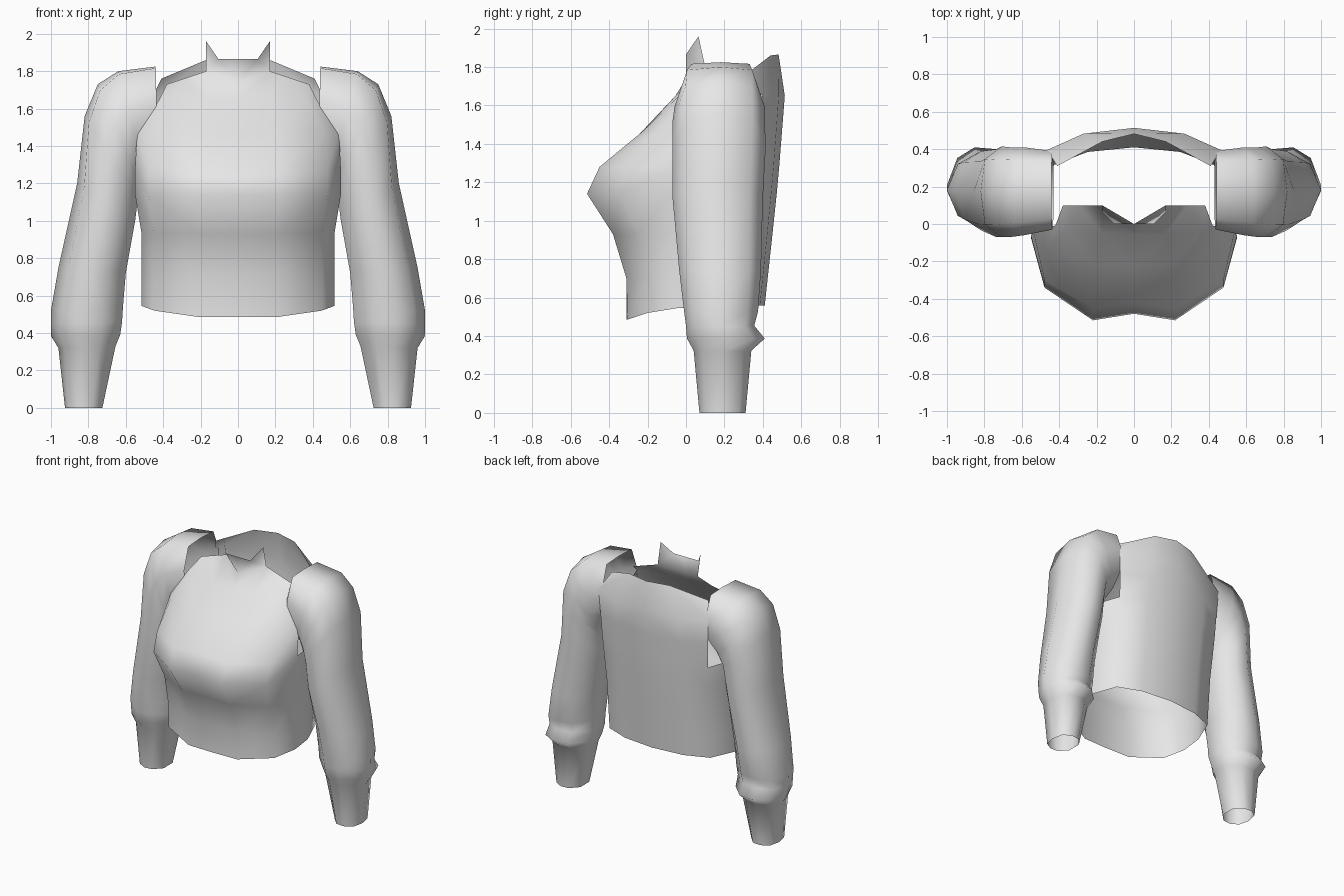
import bpy, bmesh

cube = bpy.data.objects.get("Cube")
if cube:
    bpy.data.objects.remove(cube, do_unlink=True)

# Single cloth colour
cloth = bpy.data.materials.new("light grey cloth")
cloth.use_nodes = True
cloth.diffuse_color = (0.8, 0.8, 0.8, 1)
shader = next(n for n in cloth.node_tree.nodes if n.type == "BSDF_PRINCIPLED")
shader.inputs["Base Color"].default_value = cloth.diffuse_color


def finish(name, bm):
    """Turn a bmesh into a smooth-shaded object with a consistent outside."""
    bmesh.ops.recalc_face_normals(bm, faces=bm.faces)
    for face in bm.faces:
        face.smooth = True
    mesh = bpy.data.meshes.new(name)
    bm.to_mesh(mesh)
    bm.free()
    mesh.materials.append(cloth)
    obj = bpy.data.objects.new(name, mesh)
    bpy.context.collection.objects.link(obj)
    return obj


def mirror(obj):
    mod = obj.modifiers.new("mirror", "MIRROR")
    mod.use_clip = True
    mod.merge_threshold = 0.002


# Half outline of the bodice, front centre to back centre:
# share of width, share of depth, extra hem height
COLUMNS = [(0, 1, 0), (.4, 1, 0), (.87, .66, .035), (1, .15, .06),
           (.98, .3, .07), (.83, .77, .075), (.48, .94, .075), (0, 1, .075)]
FRONT = 4       # columns that belong to the front
ARM_RING = 4    # armhole opens above this ring

# Height, front width, back width, front depth, back depth, centre cleft
BODICE = [(.485, .515, .515, -.305, .41, -.005),
          (.70, .515, .515, -.31, .425, 0),
          (.93, .515, .515, -.38, .45, .01),
          (1.14, .55, .53, -.515, .472, .035),
          (1.28, .55, .54, -.45, .485, .03),
          (1.47, .54, .55, -.22, .5, -.005),
          (1.65, .42, .56, -.055, .514, 0)]
# Neck and shoulder edge; the side column stops at the armhole
NECKLINE = [(0, 0, 1.74), (.17, .1, 1.8), (.29, .1, 1.76), (.38, .1, 1.73),
            (.42, .2, 1.74), (.41, .31, 1.76), (.17, .44, 1.86), (0, .482, 1.865)]


def build_bodice():
    bm = bmesh.new()
    rings = []
    for k, (z, front_w, back_w, front, back, cleft) in enumerate(BODICE):
        ring = []
        for i, (wide, deep, lift) in enumerate(COLUMNS):
            x = wide * (front_w if i < FRONT else back_w)
            y = deep * (front if i < FRONT else back) + (cleft if i == 0 else 0)
            ring.append(bm.verts.new((x, y, z + (lift if k == 0 else 0))))
        rings.append(ring)
    rings.append([bm.verts.new(p) for p in NECKLINE])

    for k in range(len(rings) - 1):
        low, high = rings[k], rings[k + 1]
        for i in range(len(COLUMNS) - 1):
            if k >= ARM_RING and i in (FRONT - 1, FRONT):
                continue
            bm.faces.new((low[i], low[i + 1], high[i + 1], high[i]))

    # Standing collar with a pointed corner
    base, corner = rings[-1][:2]
    middle, dip, point = [bm.verts.new(p) for p in
                          ((0, 0, 1.865), (.105, 0, 1.865), (.17, .065, 1.96))]
    bm.faces.new((base, corner, dip, middle))
    bm.faces.new((corner, point, dip))

    loose = [v for v in bm.verts if not v.link_faces]
    bmesh.ops.delete(bm, geom=loose, context="VERTS")
    mirror(finish("bodice", bm))


# Sleeve rings from armhole to cuff:
# outer x, outer z, inner x, inner z, front y, back y, outer rounding
SLEEVE = [(.44, 1.825, .43, 1.40, -.03, .39, .02),
          (.64, 1.80, .51, 1.28, -.06, .41, .03),
          (.75, 1.73, .53, 1.20, -.07, .41, .06),
          (.82, 1.56, .535, 1.12, -.07, .415, .08),
          (.86, 1.20, .55, 1.0, -.07, .40, .12),
          (.96, .75, .60, .72, -.035, .39, .15),
          (1.0, .52, .615, .54, -.01, .375, .15),
          (1.0, .45, .62, .46, 0, .355, .15),
          (1.0, .385, .63, .39, .005, .41, .15),
          (.96, .32, .655, .33, .04, .34, .12),
          (.925, 0, .725, 0, .07, .31, .1)]


def build_sleeve(name, side):
    bm = bmesh.new()
    rings = []
    for ox, oz, ix, iz, front, back, rounding in SLEEVE:
        # Share of the way inward, and position between front (-1) and back (1)
        section = [(0, 0), (rounding, -.72), (.4, -1), (.72, -.95), (1, -.45),
                   (1, .45), (.72, .95), (.4, 1), (rounding, .72)]
        mid, half = (front + back) / 2, (back - front) / 2
        rings.append([bm.verts.new((side * (ox + (ix - ox) * t), mid + half * s,
                                    oz + (iz - oz) * t)) for t, s in section])
    for low, high in zip(rings, rings[1:]):
        for i in range(len(low)):
            j = (i + 1) % len(low)
            bm.faces.new((low[i], low[j], high[j], high[i]))
    finish(name, bm)


build_bodice()
for side_name, sign in (("left", 1), ("right", -1)):
    build_sleeve(side_name + "_sleeve", sign)
